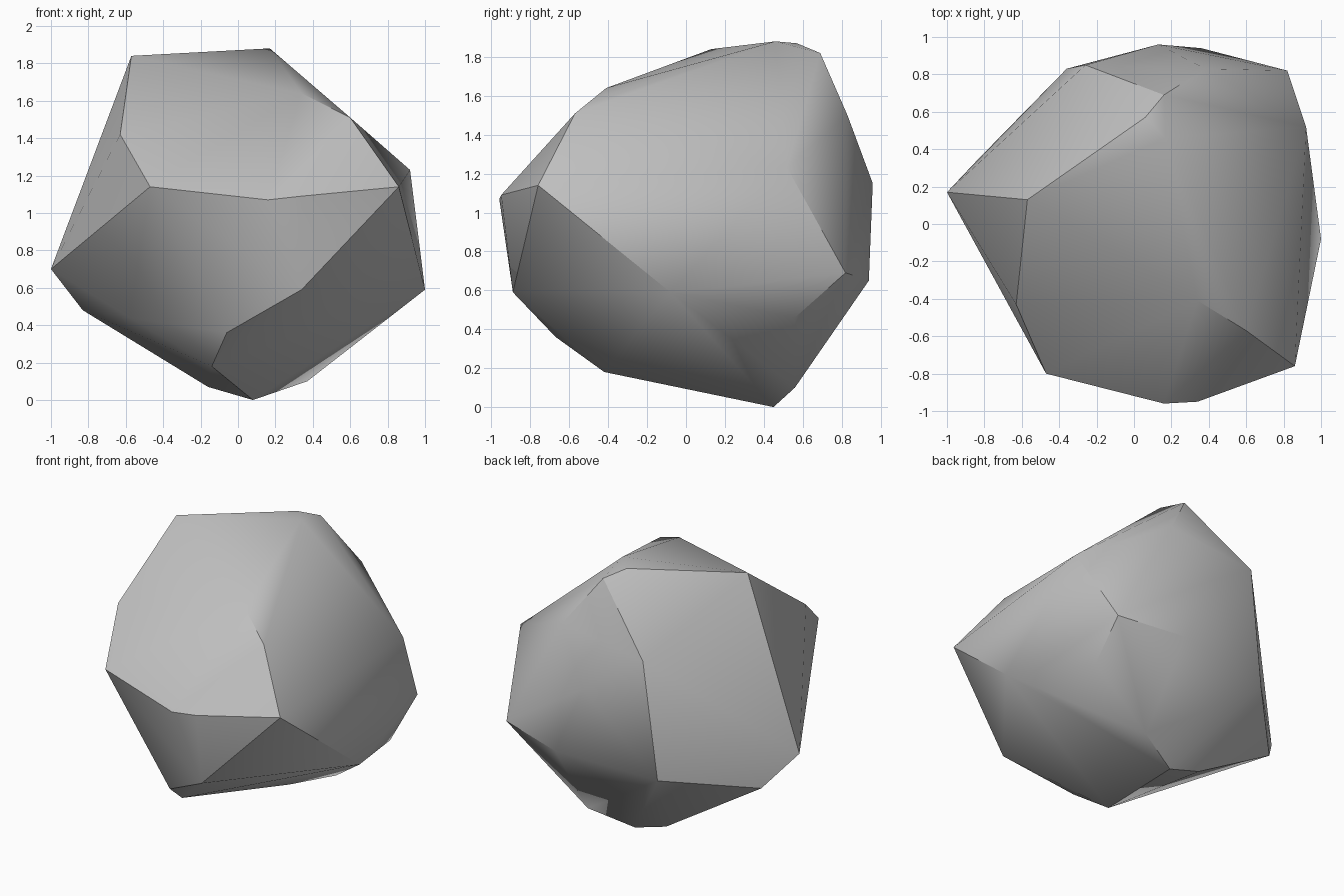
import bpy
import bmesh
import math
from mathutils import Vector

# Remove only the default object
default_object = bpy.data.objects.get("Cube")
if default_object:
    bpy.data.objects.remove(default_object, do_unlink=True)


def make_material(name, colour):
    material = bpy.data.materials.new(name)
    material.use_nodes = True
    material.diffuse_color = colour
    shader = material.node_tree.nodes["Principled BSDF"]
    shader.inputs["Base Color"].default_value = colour
    return material


def build_hull(name, corners, material):
    """Wrap a tight convex skin around the given corner points."""
    mesh = bpy.data.meshes.new(name)
    bm = bmesh.new()
    for corner in corners:
        bm.verts.new(Vector(corner))
    bmesh.ops.convex_hull(bm, input=list(bm.verts))
    # Drop any corner that ended up inside the skin
    loose = [vert for vert in bm.verts if not vert.link_faces]
    bmesh.ops.delete(bm, geom=loose, context="VERTS")
    bmesh.ops.recalc_face_normals(bm, faces=list(bm.faces))
    bm.to_mesh(mesh)
    bm.free()
    mesh.materials.append(material)
    result = bpy.data.objects.new(name, mesh)
    bpy.context.collection.objects.link(result)
    return result


# Crown of the boulder, with its sloping shoulder ridge
crown = [
    (-.57, .13, 1.84), (.17, .46, 1.88), (.06, .57, 1.87), (.16, .69, 1.82),
    (.34, -.41, 1.64), (.6, -.57, 1.51), (-.63, -.43, 1.42), (.38, .83, 1.5),
]

# Front brow and the blunt nose below it
front = [
    (.16, -.96, 1.07), (.34, -.95, 1.09), (.86, -.76, 1.14),
    (-.47, -.8, 1.14), (.34, -.89, .59), (-.06, -.67, .36),
]

# Side corners
sides = [
    (.92, .52, 1.23), (1, -.08, .59), (.79, .56, .46), (.82, .82, .69),
    (-1, .17, .7), (-.83, .35, .48), (-.58, -.18, .44),
]

# Rounded back
back = [
    (.13, .96, 1.15), (.36, .94, .65), (-.26, .85, 1.41), (-.36, .83, .59),
]

# Narrow foot
foot = [(.08, .45, 0), (.37, .56, .1), (-.16, .45, .07), (-.14, -.42, .18)]

stone_grey = make_material("stone grey", (.52, .52, .52, 1))
boulder = build_hull("boulder", crown + front + sides + back + foot, stone_grey)

# Smooth the gentle facets and keep the hard creases
bpy.ops.object.select_all(action="DESELECT")
boulder.select_set(True)
bpy.context.view_layer.objects.active = boulder
bpy.ops.object.shade_smooth_by_angle(angle=math.radians(30))
